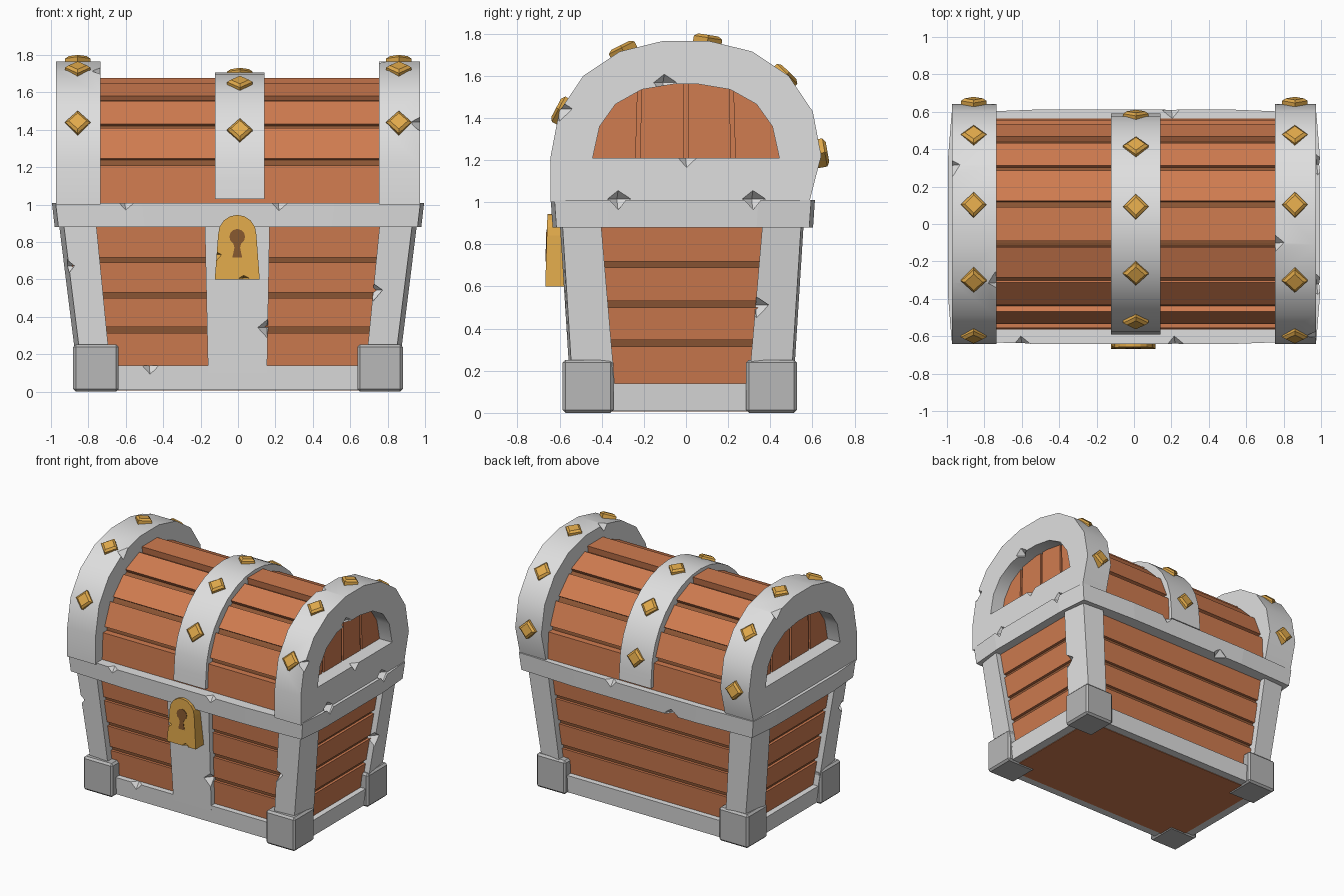
import bpy, bmesh, math
from mathutils import Vector

if "Cube" in bpy.data.objects:
    bpy.data.objects.remove(bpy.data.objects["Cube"])


def material(name, rgb):
    m = bpy.data.materials.new(name)
    m.use_nodes = True
    m.diffuse_color = (*rgb, 1)
    m.node_tree.nodes["Principled BSDF"].inputs["Base Color"].default_value = (*rgb, 1)
    return m


WOOD = material("orange wood", (0.63, 0.20, 0.08))
GROOVE = material("dark wood", (0.27, 0.095, 0.036))
METAL = material("pale metal", (0.74, 0.74, 0.74))
FOOT = material("grey metal", (0.48, 0.48, 0.48))
GOLD = material("gold", (0.75, 0.40, 0.07))
KEYHOLE = material("keyhole brown", (0.24, 0.10, 0.028))


def finish(name, bm, mat, bevel=0, smooth=False):
    bmesh.ops.recalc_face_normals(bm, faces=bm.faces)
    mesh = bpy.data.meshes.new(name)
    bm.to_mesh(mesh)
    bm.free()
    mesh.materials.append(mat)
    ob = bpy.data.objects.new(name, mesh)
    bpy.context.collection.objects.link(ob)
    if bevel:
        mod = ob.modifiers.new("bevel", "BEVEL")
        mod.width, mod.segments = bevel, 1
    if smooth:
        smooth_edges(ob)
    return ob


def smooth_edges(ob):
    bpy.ops.object.select_all(action="DESELECT")
    ob.select_set(True)
    bpy.context.view_layer.objects.active = ob
    bpy.ops.object.shade_smooth_by_angle(angle=math.radians(35))


def add_loft(bm, low, high):
    """Closed solid between two matching loops of points."""
    a = [bm.verts.new(p) for p in low]
    b = [bm.verts.new(p) for p in high]
    bm.faces.new(a)
    bm.faces.new(b)
    for i in range(len(a)):
        j = (i + 1) % len(a)
        bm.faces.new((a[i], a[j], b[j], b[i]))


def rect(x0, x1, y0, y1, z):
    return [(x0, y0, z), (x1, y0, z), (x1, y1, z), (x0, y1, z)]


def add_prism(bm, profile, x0, x1):
    add_loft(bm, [(x0, y, z) for y, z in profile], [(x1, y, z) for y, z in profile])


def cut(ob, cutter):
    """Carve the cutter out, keeping the uncut mesh if the carving fails."""
    uncut = ob.data.copy()
    mod = ob.modifiers.new("cut", "BOOLEAN")
    mod.operation, mod.solver, mod.object = "DIFFERENCE", "EXACT", cutter
    bpy.context.view_layer.objects.active = ob
    bpy.ops.object.modifier_apply(modifier=mod.name)
    if len(ob.data.polygons) < len(uncut.polygons):
        ob.data = uncut
    else:
        bpy.data.meshes.remove(uncut)


# Tapered lower body
CY = -0.02


def body_rect(z, inset):
    hx, hy = 0.845 + 0.125 * z - inset, 0.512 + 0.068 * z - inset
    return rect(-hx, hx, CY - hy, CY + hy, z)


bm = bmesh.new()
add_loft(bm, body_rect(0.05, 0.062), body_rect(0.95, 0.062))
finish("body_core", bm, GROOVE)

bm = bmesh.new()
for z0, z1 in ((0.05, 0.315), (0.345, 0.5), (0.53, 0.69), (0.718, 0.9)):
    add_loft(bm, body_rect(z0, 0.042), body_rect(z1, 0.042))
finish("body_planks", bm, WOOD)

bm = bmesh.new()
add_loft(bm, rect(-0.78, 0.78, -0.47, 0.43, 0.006), rect(-0.78, 0.78, -0.47, 0.43, 0.03))
finish("bottom_board", bm, WOOD)

# Metal frame: base beam, corner posts, lock post, rim
chipped = []
bm = bmesh.new()
add_loft(bm, body_rect(0.01, 0), body_rect(0.14, 0))
chipped.append(finish("base_beam", bm, METAL))


def post_loop(sx, sy, x0, x1, y0, y1, z):
    """Corner post section with its outer corner pulled in."""
    pts = [(x0, y0), (x1, y0), (x1 - 0.025, y1 - 0.012), (x0, y1)]
    return [(sx * x, CY + sy * y, z) for x, y in pts]


for sx, side in ((-1, "right"), (1, "left")):
    for sy, end in ((-1, "front"), (1, "back")):
        bm = bmesh.new()
        add_loft(bm, post_loop(sx, sy, 0.68, 0.858, 0.315, 0.528, 0.1),
                 post_loop(sx, sy, 0.76, 0.96, 0.385, 0.58, 0.92))
        chipped.append(finish(f"{end}_{side}_post", bm, METAL))
        bm = bmesh.new()
        ys = -0.03 + sy * 0.315, -0.03 + sy * 0.556
        add_loft(bm, rect(sx * 0.638, sx * 0.881, *ys, 0), rect(sx * 0.638, sx * 0.881, *ys, 0.252))
        finish(f"{end}_{side}_foot", bm, FOOT, bevel=0.014)

bm = bmesh.new()
add_loft(bm, rect(-0.16, 0.155, -0.539, -0.4, 0.1), rect(-0.178, 0.17, -0.593, -0.4, 0.92))
chipped.append(finish("lock_post", bm, METAL))


def rim_loop(grow, z):
    """Slightly bowed rectangle."""
    quarter = [(0.98, 0.35), (0.96, 0.6), (0.5, 0.618)]
    pts = quarter + [(-x, y) for x, y in reversed(quarter)]
    pts += [(-x, -y) for x, y in pts]
    return [(x + math.copysign(grow, x), y + math.copysign(grow * 0.6, y) - 0.015, z) for x, y in pts]


bm = bmesh.new()
add_loft(bm, rim_loop(0, 0.88), rim_loop(0.015, 1.01))
chipped.append(finish("rim", bm, METAL))

# Barrel lid: dark core with separate flat planks around it
LID_Z = 1.12


def polar(r, deg):
    a = math.radians(deg)
    return r * math.cos(a), LID_Z + r * math.sin(a)


def arc(r, start, end, n):
    return [polar(r, start + (end - start) * i / n) for i in range(n + 1)]


bm = bmesh.new()
add_prism(bm, [(0.516, 1.0)] + arc(0.516, 0, 180, 32) + [(-0.516, 1.0)], -0.8, 0.8)
finish("lid_core", bm, GROOVE)

bm = bmesh.new()
for k in range(1, 8):
    a, b = 22.5 * k - 9.3, 22.5 * k + 9.3
    r = (0.565, 0.543, 0.534, 0.55)[abs(k - 4)]
    add_prism(bm, [polar(r, a), polar(r, b), polar(0.49, b), polar(0.49, a)], -0.8, 0.8)
for s in (-1, 1):
    add_prism(bm, [(s * 0.565, 1.0), (s * 0.555, 1.208), (s * 0.49, 1.208), (s * 0.49, 1.0)], -0.8, 0.8)
finish("lid_planks", bm, WOOD)

# Centre lid band
bm = bmesh.new()
outer = [(0.592, 1.03)] + arc(0.586, 0, 180, 16) + [(-0.592, 1.03)]
inner = [(-0.51, 1.03)] + arc(0.51, 180, 0, 16) + [(0.51, 1.03)]
loops = [[bm.verts.new((x, y, z)) for y, z in p] for x in (-0.122, 0.143) for p in (outer, inner[::-1])]
o0, i0, o1, i1 = loops
for a, b in ((o0, i0), (o0, o1), (i0, i1), (o1, i1)):
    for j in range(len(a) - 1):
        bm.faces.new((a[j], a[j + 1], b[j + 1], b[j]))
for j in (0, -1):
    bm.faces.new((o0[j], o1[j], i1[j], i0[j]))
finish("lid_band", bm, METAL, smooth=True)

# End arches with recessed plank windows
half_arch = [(0.642, 1.22), (0.602, 1.43), (0.487, 1.6), (0.315, 1.715), (0.11, 1.765)]
half_window = [(0.443, 1.21), (0.41, 1.36), (0.335, 1.465), (0.21, 1.535), (0.06, 1.56)]


def mirrored(half):
    return half + [(-y, z) for y, z in reversed(half)]


arches = []
for s, side, x_in in ((-1, "right", 0.735), (1, "left", 0.755)):
    bm = bmesh.new()
    add_prism(bm, [(0.585, 1.0)] + mirrored(half_arch) + [(-0.642, 1.0)], s * x_in, s * 0.972)
    arch = finish(f"{side}_arch", bm, METAL)
    bm = bmesh.new()
    add_prism(bm, mirrored(half_window), s * 0.845, s * 1.1)
    cutter = finish("window_cutter", bm, METAL)
    cut(arch, cutter)
    bpy.data.objects.remove(cutter)
    arches.append(arch)

    # backing board with raised planks in front of it
    bm = bmesh.new()
    add_loft(bm, rect(s * 0.83, s * 0.855, -0.46, 0.46, 1.18), rect(s * 0.83, s * 0.855, -0.42, 0.42, 1.6))
    for y0, y1 in ((-0.46, -0.24), (-0.22, -0.012), (0.012, 0.215), (0.235, 0.46)):
        add_loft(bm, rect(s * 0.84, s * 0.868, y0, y1, 1.18), rect(s * 0.84, s * 0.868, y0 * 0.95, y1 * 0.95, 1.59))
    finish(f"{side}_window_planks", bm, WOOD)

# Lock plate with keyhole
bm = bmesh.new()
dome = [(0.102 * math.cos(math.pi * i / 8), 0.842 + 0.103 * math.sin(math.pi * i / 8)) for i in range(9)]
plate = [(0.12, 0.6)] + dome + [(-0.12, 0.6)]
add_loft(bm, [(x - 0.004, -0.55, z) for x, z in plate],
         [(x - 0.004, -0.668 + 0.03 * (z - 0.6), z) for x, z in plate])
chipped.append(finish("lock", bm, GOLD))

bm = bmesh.new()
hole = [(0.042 * math.sin(a), 0.828 - 0.042 * math.cos(a))
        for a in (math.radians(30 + 300 * i / 10) for i in range(11))]
hole += [(-0.015, 0.77), (-0.026, 0.718), (0.026, 0.718), (0.015, 0.77)]
add_loft(bm, [(x - 0.004, -0.655, z) for x, z in hole],
         [(x - 0.004, -0.671 + 0.03 * (z - 0.6), z) for x, z in hole])
finish("keyhole", bm, KEYHOLE)

# Chipped edges: wedge notches centred on the edges they break
chips = [(0.22, -0.647, 1.013), (-0.6, -0.647, 1.013), (-0.47, -0.543, 0.143), (0.2, 0.612, 1.013),
         (-0.3, 0.602, 0.877), (0.977, 0.003, 1.213), (0.977, -0.103, 1.557), (0.977, -0.6, 1.433),
         (0.977, 0.318, 1.005), (0.977, -0.322, 1.005), (-0.977, 0.313, 1.718), (0.903, 0.335, 0.503),
         (-0.918, -0.56, 0.663), (0.722, -0.567, 0.533), (0.159, -0.557, 0.333), (-0.733, -0.313, 1.718),
         (0.753, -0.103, 1.767), (0.03, -0.671, 0.597), (-0.117, -0.667, 0.723)]
for i, (x, y, z) in enumerate(chips):
    size = 0.03 if i >= len(chips) - 2 else 0.06
    bm = bmesh.new()
    peak = [bm.verts.new((x, y, z + e * size * 0.9)) for e in (-1, 1)]
    belt = [bm.verts.new((x + size * dx, y + size * dy, z + 0.01))
            for dx, dy in ((1, 0.1), (-0.1, 1), (-1, -0.1), (0.1, -1))]
    for j in range(4):
        for p in peak:
            bm.faces.new((belt[j], belt[(j + 1) % 4], p))
    chip = finish("chip_cutter", bm, METAL)
    chip.hide_render = True
    for ob in chipped + arches:
        cut(ob, chip)
    bpy.data.objects.remove(chip)
for ob in arches:
    smooth_edges(ob)

# Gold diamond studs around each hoop
for name, x, r in (("right", -0.857, 0.655), ("centre", 0.01, 0.585), ("left", 0.86, 0.655)):
    bm = bmesh.new()
    for k in range(5):
        deg = 10 + 35.5 * k
        lift = 0.016 if name != "centre" and k in (1, 3, 4) else 0
        y, z = polar(r + lift, deg)
        out = Vector((0, math.cos(math.radians(deg)), math.sin(math.radians(deg))))
        along = Vector((1, 0, 0))
        across = out.cross(along)

        def ring(size, h):
            c = Vector((x, y, z)) + out * h
            return [c + along * size, c + across * size, c - along * size, c - across * size]

        add_loft(bm, ring(0.068, -0.03), ring(0.068, 0.014))
        add_loft(bm, ring(0.068, 0.014), ring(0.048, 0.027))
    finish(f"{name}_studs", bm, GOLD)
